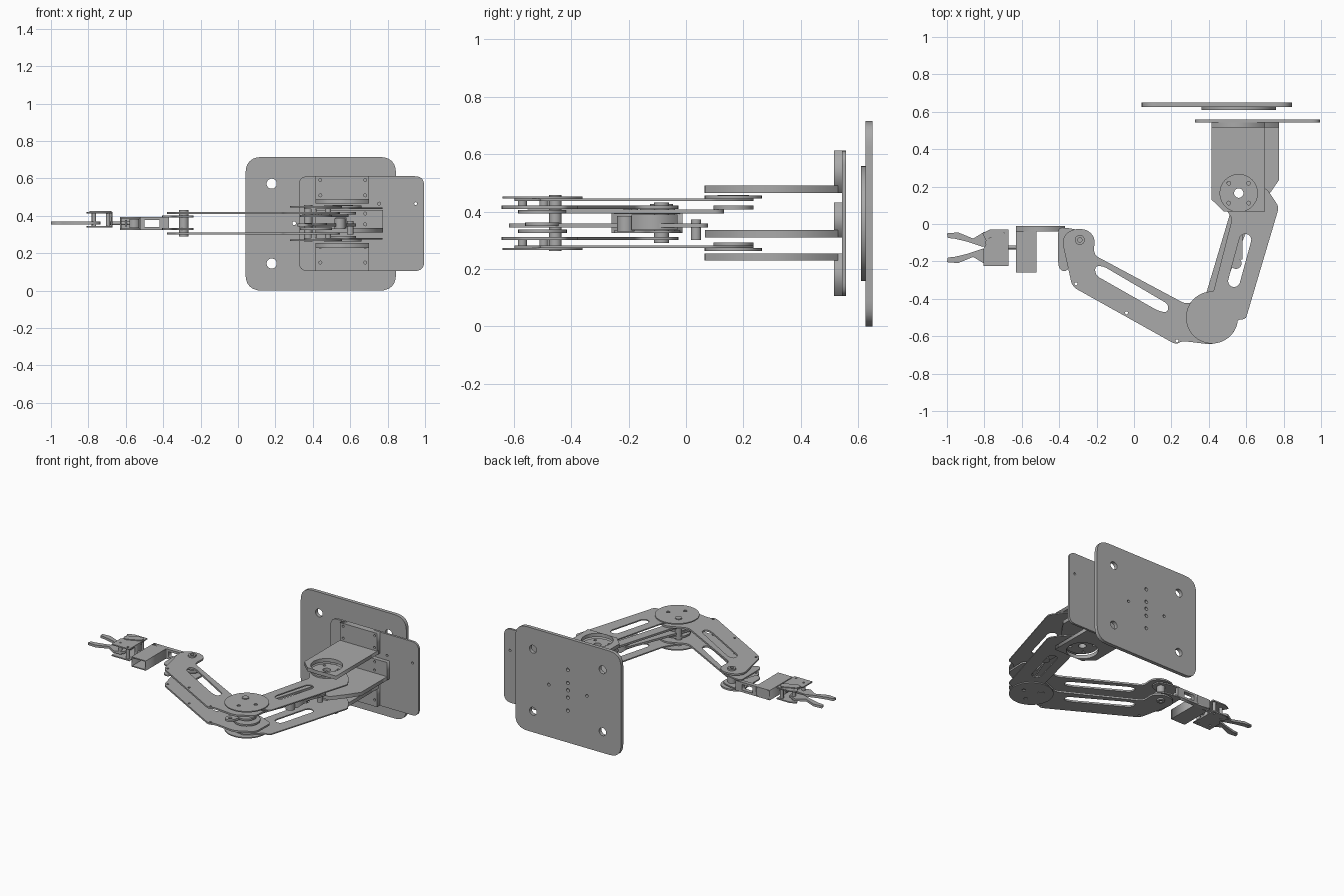
import bpy
from math import cos, sin, pi, atan2
from mathutils import Vector

cube = bpy.data.objects.get("Cube")
if cube:
    bpy.data.objects.remove(cube)

grey = bpy.data.materials.new("brushed_grey")
grey.use_nodes = True
grey.diffuse_color = (0.4, 0.4, 0.4, 1)
grey.node_tree.nodes["Principled BSDF"].inputs["Base Color"].default_value = (0.4, 0.4, 0.4, 1)


# Flat outlines
def circle(x, y, r, n=32):
    return [(x + r * cos(2 * pi * i / n), y + r * sin(2 * pi * i / n)) for i in range(n)]


def capsule(p, q, r, n=10):
    a = atan2(q[1] - p[1], q[0] - p[0])
    ends = ((q, a - pi / 2), (p, a + pi / 2))
    return [(c[0] + r * cos(s + pi * i / n), c[1] + r * sin(s + pi * i / n))
            for c, s in ends for i in range(n + 1)]


def rounded(points, r, n=6):
    out = []
    for i, p in enumerate(points):
        p = Vector(p)
        ends = []
        for other in (points[i - 1], points[(i + 1) % len(points)]):
            d = Vector(other) - p
            ends.append(p + d.normalized() * min(r, d.length * 0.49))
        for k in range(n + 1):
            t = k / n
            out.append((1 - t) ** 2 * ends[0] + 2 * t * (1 - t) * p + t * t * ends[1])
    return out


def rect(x0, y0, x1, y1):
    return [(x0, y0), (x1, y0), (x1, y1), (x0, y1)]


# Sheet cut from an outline with holes, lying flat or standing up facing the front
def sheet(name, outline, low, high, holes=(), upright=False):
    curve = bpy.data.curves.new(name, "CURVE")
    curve.dimensions = "2D"
    curve.fill_mode = "BOTH"
    curve.extrude = (high - low) / 2
    for loop in (outline, *holes):
        spline = curve.splines.new("POLY")
        spline.points.add(len(loop) - 1)
        for point, co in zip(spline.points, loop):
            point.co = (co[0], co[1], 0, 1)
        spline.use_cyclic_u = True
    temp = bpy.data.objects.new(name, curve)
    bpy.context.collection.objects.link(temp)
    bpy.context.view_layer.update()
    mesh = bpy.data.meshes.new_from_object(
        temp.evaluated_get(bpy.context.evaluated_depsgraph_get()))
    bpy.data.objects.remove(temp)
    mesh.materials.clear()
    mesh.materials.append(grey)
    obj = bpy.data.objects.new(name, mesh)
    bpy.context.collection.objects.link(obj)
    middle = (low + high) / 2
    if upright:
        obj.rotation_euler.x = pi / 2
        obj.location.y = middle
    else:
        obj.location.z = middle
    return obj


def pin(name, at, r, low, high):
    return sheet(name, circle(*at, r, 24), low, high)


SHOULDER, ELBOW, WRIST = (0.56, 0.165), (0.417, -0.5), (-0.29, -0.085)

# Wall plate and round swivel
wall_holes = [circle(x, z, 0.027) for x in (0.18, 0.71) for z in (0.145, 0.572)]
wall_holes += [circle(0.445, z, 0.012, 12) for z in (0.22, 0.31, 0.36, 0.41, 0.5)]
wall_holes += [circle(x, 0.36, 0.01, 12) for x in (0.3, 0.59)]
sheet("wall_plate", rounded(rect(0.04, 0, 0.845, 0.715), 0.09), 0.625, 0.65, wall_holes, True)
sheet("swivel_disc", circle(0.56, 0.358, 0.2, 64), 0.61, 0.627, upright=True)

# Mounting plate
sheet("mounting_plate", rounded(rect(0.325, 0.105, 0.995, 0.612), 0.05), 0.543, 0.558,
      [circle(x, 0.465, 0.008, 12) for x in (0.755, 0.95)], True)

# Angle brackets
bolt_ring = [circle(SHOULDER[0] + 0.075 * cos(a), SHOULDER[1] + 0.075 * sin(a), 0.01, 12)
             for a in (pi / 4, 3 * pi / 4, 5 * pi / 4, 7 * pi / 4)]
bracket = [(0.415, 0.53), (0.415, 0.13), (0.48, 0.067), (0.7, 0.067), (0.7, 0.53)]
middle = [(0.415, 0.53), (0.415, 0.13), (0.48, 0.067), (0.65, 0.067), (0.727, 0.165),
          (0.775, 0.235), (0.775, 0.53)]
for name, shape, shelf, z0, z1, hole in (
        ("upper", bracket, 0.465, 0.465, 0.612, 0.1),
        ("middle", middle, 0.31, 0.31, 0.432, 0.025),
        ("lower", bracket, 0.229, 0.105, 0.254, 0.1)):
    right = shape[-1][0]
    sheet(name + "_bracket_shelf", shape, shelf, shelf + 0.025, [circle(*SHOULDER, hole)])
    bolts = [circle(x, z, 0.008, 12) for x in (0.44, 0.68) for z in (z0 + 0.045, z1 - 0.02)]
    sheet(name + "_bracket_flange", rect(0.415, z0, right, z1), 0.515, 0.544, bolts, True)

# Upper arm plates
upper_arm = [(0.5, 0.235), (0.65, 0.235), (0.72, 0.175), (0.775, 0.09), (0.597, -0.51),
             (0.56, -0.51), (0.46, -0.6), (0.36, -0.58), (0.35, -0.48), (0.425, -0.36),
             (0.525, 0.03), (0.475, 0.1)]
upper_slot = capsule((0.595, -0.085), (0.535, -0.305), 0.032)
for name, z in (("top", 0.437), ("bottom", 0.273)):
    sheet(name + "_upper_arm_plate", rounded(upper_arm, 0.02, 3), z, z + 0.008,
          [upper_slot, circle(*SHOULDER, 0.025)])

# Forearm plates
forearm = [(-0.385, -0.09), (-0.33, -0.335), (0.225, -0.645), (0.255, -0.625),
           (0.42, -0.645), (0.54, -0.58), (0.545, -0.42), (0.42, -0.37), (0.28, -0.43),
           (-0.215, -0.165), (-0.21, -0.07), (-0.25, -0.03), (-0.31, -0.025), (-0.36, -0.045)]
slot_a = rounded([(-0.21, -0.225), (-0.205, -0.275), (0.13, -0.465), (0.18, -0.475),
                  (0.185, -0.43), (-0.165, -0.225)], 0.025)
for name, z in (("top", 0.409), ("bottom", 0.3)):
    sheet(name + "_forearm_plate", rounded(forearm, 0.03, 4), z, z + 0.012,
          [slot_a, circle(-0.31, -0.32, 0.008, 12), circle(-0.04, -0.475, 0.008, 12),
           circle(0.23, -0.625, 0.008, 12)])

# Elbow discs, spacers and hubs
elbow_pins = [(0.375, -0.455), (0.482, -0.495), (0.405, -0.57)]
for name, z in (("top", 0.445), ("bottom", 0.266)):
    sheet(name + "_elbow_disc", circle(*ELBOW, 0.139, 64), z, z + 0.007,
          [circle(*p, 0.012, 16) for p in elbow_pins[1:]])
pin("elbow_spacer", elbow_pins[0], 0.022, 0.262, 0.458)
for i, p in enumerate(elbow_pins[1:]):
    for side, z in (("top", 0.421), ("bottom", 0.281)):
        pin(f"{side}_elbow_bolt_{i}", p, 0.016, z, z + 0.019)
for name, r, z in (("upper", 0.085, 0.393), ("lower", 0.085, 0.325), ("inner", 0.06, 0.35)):
    sheet(name + "_elbow_hub", circle(*ELBOW, r), z, z + 0.012, [circle(*ELBOW, 0.03)])

# Drive links between shoulder and elbow
for name, p, q, z in (("upper", (0.375, -0.52), (0.56, 0.1), 0.393),
                      ("lower", (0.35, -0.585), (0.6, 0.045), 0.344)):
    sheet(name + "_drive_link", capsule(p, q, 0.032), z, z + 0.014,
          [circle(*p, 0.012, 16), circle(*q, 0.012, 16)])
pin("drive_link_pin", (0.6, 0.035), 0.018, 0.3, 0.372)
pin("link_roller", (0.545, -0.21), 0.03, 0.33, 0.385)
sheet("link_block", rect(0.52, -0.19, 0.58, -0.03), 0.335, 0.39)

# Shoulder hubs
for name, low, high in (("top", 0.407, 0.421), ("bottom", 0.281, 0.292)):
    sheet(name + "_shoulder_hub", circle(*SHOULDER, 0.07), low, high, [circle(*SHOULDER, 0.025)])
for name, z in (("top", 0.445), ("bottom", 0.263)):
    sheet(name + "_shoulder_ring", circle(*SHOULDER, 0.1), z, z + 0.01,
          [circle(*SHOULDER, 0.025)] + bolt_ring)
    sheet(name + "_shoulder_collar", circle(*SHOULDER, 0.055), z, z + 0.013,
          [circle(*SHOULDER, 0.025)])

# Wrist joint
sheet("wrist_axle", circle(*WRIST, 0.026), 0.29, 0.432, [circle(*WRIST, 0.012, 16)])
wrist_link = [(-0.405, -0.02), (-0.405, -0.23), (-0.38, -0.255), (-0.35, -0.245),
              (-0.33, -0.15), (-0.24, -0.12), (-0.235, -0.06), (-0.28, -0.035), (-0.36, -0.02)]
for name, z in (("top", 0.392), ("bottom", 0.325)):
    sheet(name + "_wrist_link", rounded(wrist_link, 0.025, 4), z, z + 0.009,
          [circle(*WRIST, 0.026)])
sheet("wrist_strip", rect(-0.63, 0.325, -0.37, 0.393), -0.04, -0.012,
      [rect(-0.5, 0.34, -0.42, 0.378)], True)

# Open servo box and servo
sheet("servo_box_top", rect(-0.63, -0.26, -0.52, -0.012), 0.386, 0.393)
sheet("servo_box_bottom", rect(-0.63, -0.26, -0.52, -0.012), 0.325, 0.332)
for name, x in (("outer", -0.63), ("inner", -0.527)):
    sheet(name + "_servo_box_wall", rect(x, -0.26, x + 0.007, -0.012), 0.325, 0.393)
sheet("servo_body", rect(-0.58, -0.17, -0.528, -0.08), 0.335, 0.384)
shaft = sheet("servo_shaft", circle(0, 0, 0.01, 16), -0.06, 0.06)
shaft.rotation_euler.y = pi / 2
shaft.location = (-0.625, -0.125, 0.36)
sheet("servo_horn", rect(-0.605, -0.165, -0.594, -0.085), 0.342, 0.378)

# Gripper body
palm = [(-0.77, -0.03), (-0.67, -0.03), (-0.67, -0.225), (-0.805, -0.225),
        (-0.805, -0.13), (-0.785, -0.1), (-0.81, -0.05)]
palm_pins = [(-0.77, -0.075), (-0.77, -0.18), (-0.695, -0.05), (-0.695, -0.205)]
for name, z in (("top", 0.413), ("bottom", 0.337)):
    sheet(name + "_palm_plate", palm, z, z + 0.008,
          [circle(x, y, 0.007, 12) for x, y in palm_pins])
for i, p in enumerate(palm_pins):
    pin(f"palm_spacer_{i}", p, 0.012, 0.345, 0.413)
sheet("palm_back", rect(-0.678, -0.16, -0.67, -0.09), 0.345, 0.413)
sheet("gripper_crank", capsule((-0.77, -0.1), (-0.7, -0.07), 0.025), 0.421, 0.427)

# Mirrored fingers
finger = [(-1, -0.05), (-0.94, -0.045), (-0.86, -0.078), (-0.8, -0.042), (-0.74, -0.07),
          (-0.735, -0.115), (-0.81, -0.122), (-0.89, -0.095), (-0.96, -0.078), (-0.995, -0.075)]
for name, shape in (("left", [(x, -0.254 - y) for x, y in finger]), ("right", finger)):
    sheet(name + "_finger", shape, 0.354, 0.37)
